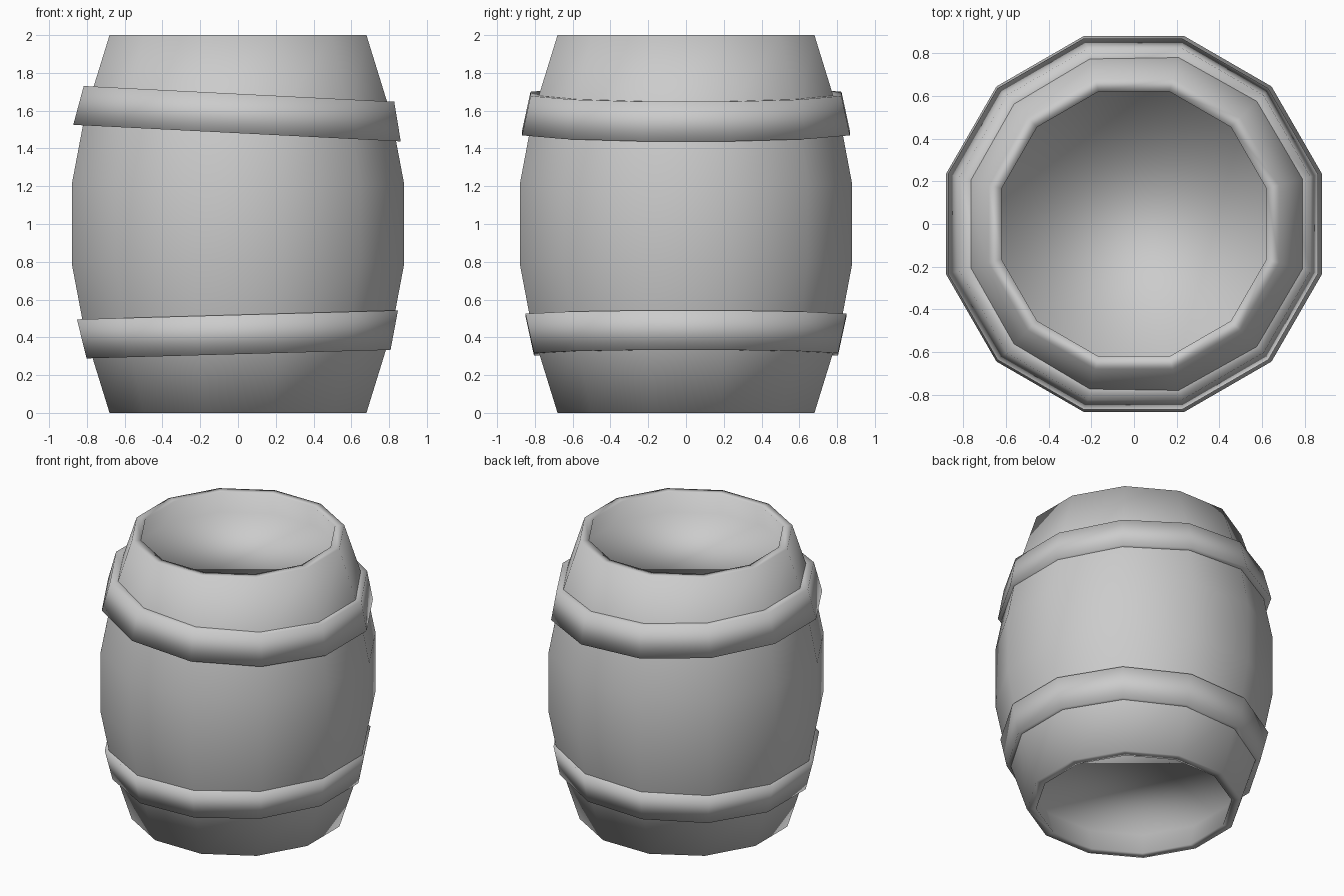
import bpy
import bmesh
from math import cos, sin, pi, radians

SIDES = 12

old = bpy.data.objects.get("Cube")
if old:
    bpy.data.objects.remove(old, do_unlink=True)

grey = bpy.data.materials.new("plain grey")
grey.use_nodes = True
colour = (0.6, 0.6, 0.6, 1)
grey.diffuse_color = colour
grey.node_tree.nodes["Principled BSDF"].inputs["Base Color"].default_value = colour


def lathe(name, profile, closed_loop):
    """Spin (flat-side radius, z) points; close as a hoop or with end caps."""
    bm = bmesh.new()
    rings = []
    for r, z in profile:
        r /= cos(pi / SIDES)
        angles = [(i + 0.5) * 2 * pi / SIDES for i in range(SIDES)]
        rings.append([bm.verts.new((r * cos(a), r * sin(a), z)) for a in angles])
    pairs = list(zip(rings, rings[1:]))
    if closed_loop:
        pairs.append((rings[-1], rings[0]))
    else:
        bm.faces.new(rings[0])
        bm.faces.new(rings[-1])
    for low, high in pairs:
        for i in range(SIDES):
            j = (i + 1) % SIDES
            bm.faces.new((low[i], low[j], high[j], high[i]))
    bmesh.ops.recalc_face_normals(bm, faces=bm.faces)
    for f in bm.faces:
        f.smooth = True
    mesh = bpy.data.meshes.new(name)
    bm.to_mesh(mesh)
    bm.free()
    mesh.materials.append(grey)
    obj = bpy.data.objects.new(name, mesh)
    bpy.context.collection.objects.link(obj)
    return obj


# Barrel body: bulging staves with a shallow recessed head at each end
lower = [(0.66, 0.16), (0.62, 0), (0.68, 0), (0.81, 0.42), (0.88, 0.79)]
upper = [(r, 2 - z) for r, z in reversed(lower)]
lathe("barrel_body", lower + upper, False)

# Hoops: crooked tapered bands, wide edge towards the belly
for name, z, flip, tilt, wide in (("upper_hoop", 1.585, 1, 2.9, 0.868),
                                  ("lower_hoop", 0.415, -1, -1.6, 0.85)):
    half = 0.104
    section = [(0.75, -half), (wide, -half), (wide - 0.045, half), (0.72, half)]
    hoop = lathe(name, [(r, h * flip) for r, h in section], True)
    hoop.location.z = z
    hoop.rotation_euler.y = radians(tilt)
